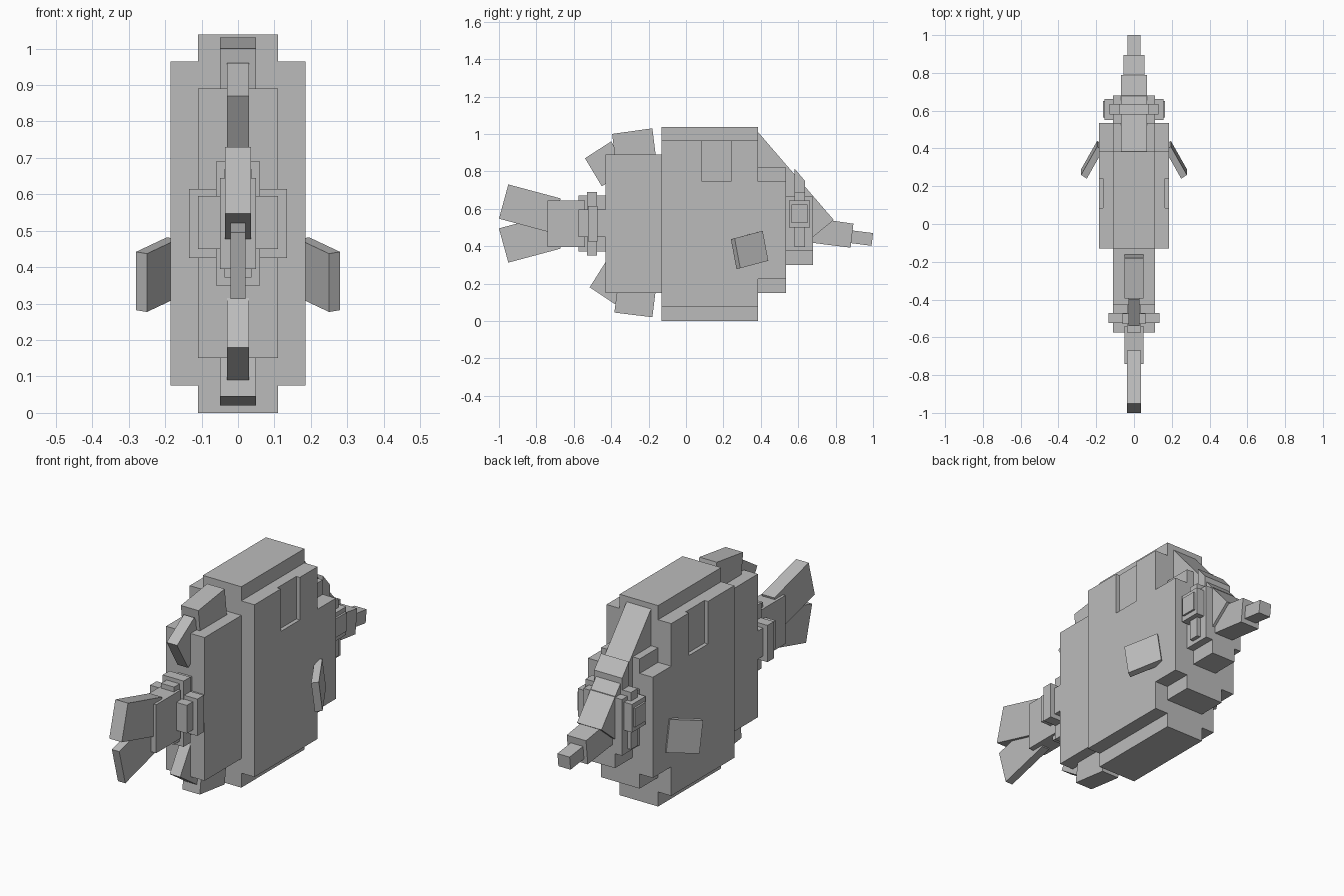
import bpy, bmesh
from mathutils import Vector

grey = bpy.data.materials.new("plain grey")
grey.diffuse_color = (0.5, 0.5, 0.5, 1)


def finish(name, bm):
    bmesh.ops.recalc_face_normals(bm, faces=bm.faces)
    mesh = bpy.data.meshes.new(name)
    bm.to_mesh(mesh)
    bm.free()
    mesh.materials.append(grey)
    ob = bpy.data.objects.new(name, mesh)
    bpy.context.collection.objects.link(ob)
    return ob


def prism(name, pts, x0, x1):
    """Extrude a (y, z) side profile from x0 to x1."""
    bm = bmesh.new()
    face = bm.faces.new([bm.verts.new((x0, y, z)) for y, z in pts])
    ext = bmesh.ops.extrude_face_region(bm, geom=[face])["geom"]
    verts = [g for g in ext if isinstance(g, bmesh.types.BMVert)]
    bmesh.ops.translate(bm, verts=verts, vec=(x1 - x0, 0, 0))
    return finish(name, bm)


def slab(name, hx, pts):
    return prism(name, pts, -hx, hx)


def box(name, hx, y0, y1, z0, z1):
    return slab(name, hx, [(y0, z0), (y1, z0), (y1, z1), (y0, z1)])


# Main body: core with side plates, each notched at the top for a spot
box("body_core", 0.165, -0.13, 0.385, 0.075, 0.965)
flank = [(-0.13, 0.075), (0.385, 0.075), (0.385, 0.965), (0.24, 0.965),
         (0.24, 0.745), (0.085, 0.745), (0.085, 0.965), (-0.13, 0.965)]
for side, s in (("left", -1), ("right", 1)):
    prism("body_flank_" + side, flank, s * 0.165, s * 0.185)
box("back_and_belly_ridge", 0.11, -0.13, 0.385, 0.0, 1.038)
box("rear_body", 0.11, -0.43, -0.13, 0.15, 0.89)

# Front of the body and face
box("front_body", 0.185, 0.385, 0.535, 0.225, 0.745)
box("front_body_ridge", 0.11, 0.385, 0.535, 0.15, 0.82)
box("face", 0.11, 0.535, 0.68, 0.375, 0.665)
box("chin", 0.07, 0.535, 0.68, 0.30, 0.67)
slab("forehead", 0.07, [(0.385, 1.01), (0.79, 0.54), (0.68, 0.45), (0.385, 0.75)])

# Eye band and eyes
box("eye_band", 0.13, 0.58, 0.635, 0.395, 0.69)
slab("eye_band_top", 0.08, [(0.58, 0.815), (0.635, 0.75), (0.635, 0.5), (0.58, 0.5)])
box("eyes", 0.155, 0.55, 0.662, 0.50, 0.645)
box("pupils", 0.165, 0.565, 0.65, 0.525, 0.622)

# Snout
slab("snout", 0.055, [(0.69, 0.55), (0.895, 0.52), (0.88, 0.392), (0.675, 0.418)])
slab("snout_tip", 0.035, [(0.88, 0.485), (1.0, 0.47), (0.992, 0.402), (0.87, 0.418)])

# Rear fins on back and belly
slab("rear_back_fin", 0.05, [(-0.395, 1.0), (-0.18, 1.03), (-0.16, 0.87), (-0.375, 0.84)])
slab("rear_back_fin_tip", 0.03, [(-0.54, 0.87), (-0.4, 0.96), (-0.31, 0.81), (-0.45, 0.72)])
slab("rear_belly_fin", 0.05, [(-0.383, 0.045), (-0.18, 0.02), (-0.16, 0.18), (-0.363, 0.205)])
slab("rear_belly_fin_tip", 0.03, [(-0.515, 0.18), (-0.38, 0.09), (-0.295, 0.225), (-0.43, 0.315)])

# Tail root with its raised band
box("tail_root_wide", 0.11, -0.575, -0.43, 0.45, 0.595)
box("tail_root_tall", 0.037, -0.575, -0.43, 0.372, 0.67)
box("tail_band_wide", 0.135, -0.525, -0.472, 0.425, 0.615)
box("tail_band_tall", 0.06, -0.53, -0.475, 0.35, 0.69)

# Tail fin
box("tail_base", 0.05, -0.74, -0.54, 0.395, 0.645)
slab("tail_lobe_upper", 0.036, [(-1.0, 0.547), (-0.95, 0.73), (-0.67, 0.655), (-0.72, 0.472)])
slab("tail_lobe_lower", 0.021, [(-1.0, 0.495), (-0.95, 0.312), (-0.67, 0.387), (-0.72, 0.57)])

# Side fins: tilted slabs swept back from the body
corner = Vector((0.25, 0.24, 0.437))
length = Vector((-0.085, 0.15, 0.04))
drop = Vector((0, 0.03, -0.16))
thick = Vector((0.03, 0.02, 0.005))
for side, s in (("left", -1), ("right", 1)):
    bm = bmesh.new()
    bmesh.ops.create_cube(bm, size=1)
    for v in bm.verts:
        a, b, c = (k + 0.5 for k in v.co)
        p = corner + length * a + drop * b + thick * c
        v.co = (s * p.x, p.y, p.z)
    finish("side_fin_" + side, bm)
